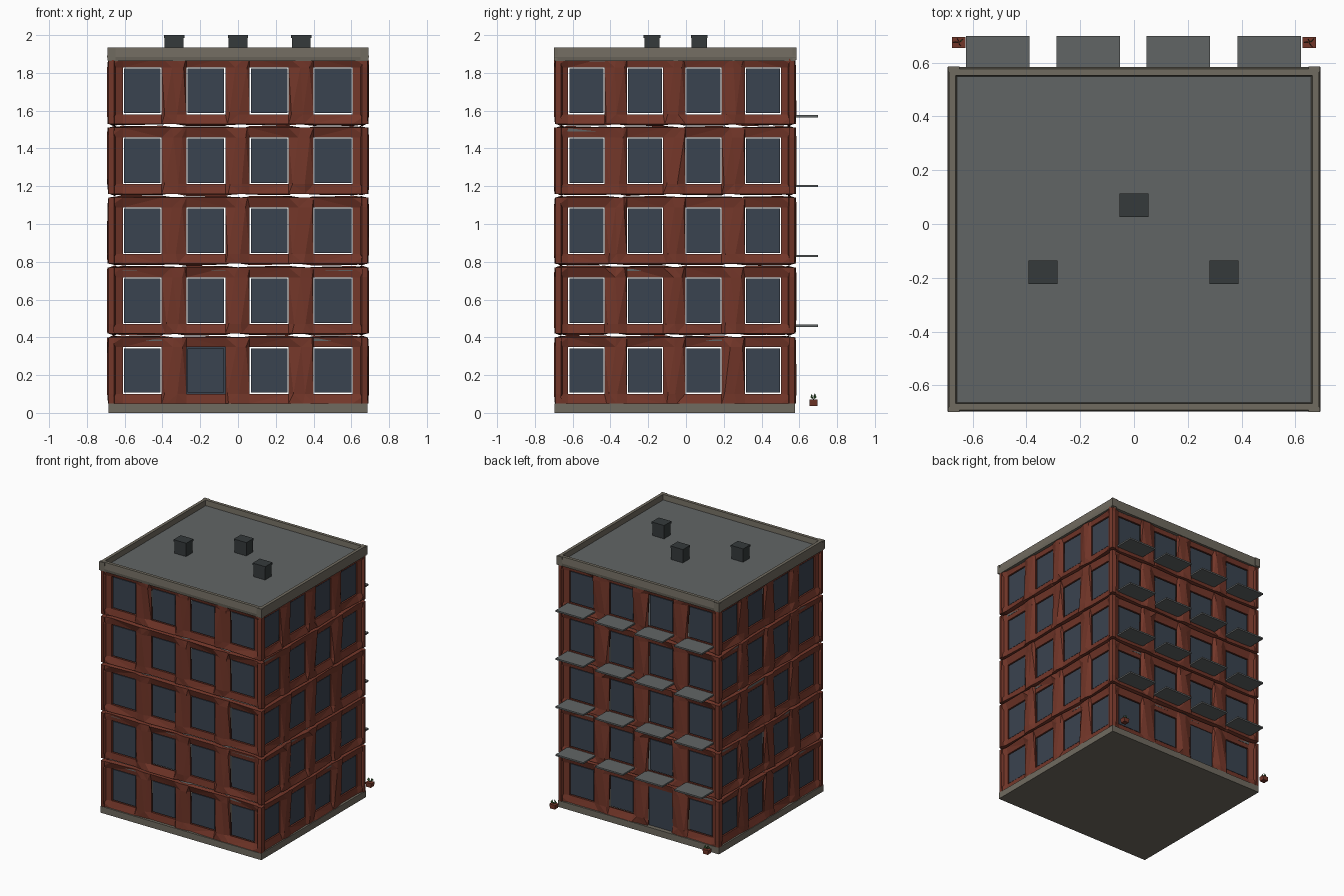
import bpy, bmesh, random
from mathutils import Vector

if "Cube" in bpy.data.objects:
    bpy.data.objects.remove(bpy.data.objects["Cube"])

random.seed(4)
X, Y0, Y1 = 0.685, -0.69, 0.575


def mat(name, r, g, b):
    m = bpy.data.materials.new(name)
    m.diffuse_color = (r, g, b, 1)
    m.use_nodes = True
    m.node_tree.nodes["Principled BSDF"].inputs["Base Color"].default_value = m.diffuse_color
    return m


BRICK = mat("brick_red", 0.17, 0.037, 0.022)
GLASS = mat("glass_blue", 0.042, 0.056, 0.08)
STONE = mat("stone_tan", 0.16, 0.145, 0.115)
SLAB = mat("slab_grey", 0.12, 0.13, 0.13)
DARK = mat("vent_dark", 0.035, 0.042, 0.044)
LEAF = mat("leaf_green", 0.03, 0.09, 0.025)


def finish(name, bm, m):
    me = bpy.data.meshes.new(name)
    bm.to_mesh(me)
    bm.free()
    me.materials.append(m)
    ob = bpy.data.objects.new(name, me)
    bpy.context.collection.objects.link(ob)
    return ob


def add_box(bm, lo, hi):
    lo, hi = Vector(lo), Vector(hi)
    a = Vector([min(p) for p in zip(lo, hi)])
    b = Vector([max(p) for p in zip(lo, hi)])
    for v in bmesh.ops.create_cube(bm, size=1)["verts"]:
        v.co = Vector([(a[i] + b[i]) / 2 + v.co[i] * (b[i] - a[i]) for i in range(3)])


def box(name, lo, hi, m):
    bm = bmesh.new()
    add_box(bm, lo, hi)
    return finish(name, bm, m)


# Each side: mapping from (along, depth inward, height), outward axis, extent, windows
FX = [-0.507, -0.17, 0.165, 0.503]
SY = [-0.528, -0.217, 0.093, 0.408]
SIDES = {
    "front": (lambda u, d, z: (u, Y0 + d, z), (0, -1, 0), (-X, X), FX, 0.097),
    "back": (lambda u, d, z: (u, Y1 - d, z), (0, 1, 0), (-X, X), FX, 0.097),
    "right": (lambda u, d, z: (X - d, u, z), (1, 0, 0), (Y0, Y1), SY, 0.09),
    "left": (lambda u, d, z: (-X + d, u, z), (-1, 0, 0), (Y0, Y1), SY, 0.09),
}
BASES = [0.05, 0.42, 0.79, 1.16, 1.53]
H, W0, W1, GAP = 0.35, 0.057, 0.292, 0.006


def wall(side, level, base):
    """Chipped low-poly brick storey panel with four openings, plus its glazing."""
    place, out, (u0, u1), centres, hw = SIDES[side]
    door = side == "back" and level == 0
    # columns: (position, is an opening edge)
    cols = [(u0, False)]
    for i, c in enumerate(centres):
        cols += [(c - hw - GAP, True), (c + hw + GAP, True)]
        if i < 3:
            a, b = c + hw + GAP, centres[i + 1] - hw - GAP
            cols += [(a + (b - a) * 0.3, False), (a + (b - a) * 0.75, False)]
    cols.append((u1, False))
    rows = [base, base + W0 - GAP, base + W1 + GAP, base + H]
    bm = bmesh.new()
    grid = []
    for ci, (u, edge) in enumerate(cols):
        end = ci in (0, len(cols) - 1)
        col = []
        for r, z in enumerate(rows):
            uu, d = u, random.uniform(0, 0.012)
            if end:
                d = 0.0
            elif edge:
                d = 0.025 if r in (1, 2) else random.uniform(0, 0.02)
            else:
                uu += (0.018 if r >= 2 else -0.018) + random.uniform(-0.01, 0.01)
            col.append(bm.verts.new(place(uu, d, z)))
        grid.append(col)
    for c in range(len(cols) - 1):
        opening = cols[c][1] and cols[c + 1][1]
        mid = (cols[c][0] + cols[c + 1][0]) / 2
        for r in range(3):
            if opening and (r == 1 or (door and r == 0 and abs(mid + 0.17) < 0.02)):
                continue
            f = bm.faces.new((grid[c][r], grid[c + 1][r], grid[c + 1][r + 1], grid[c][r + 1]))
            f.normal_update()
            if f.normal.dot(Vector(out)) < 0:
                f.normal_flip()
    bmesh.ops.triangulate(bm, faces=bm.faces[:])
    ob = finish(f"{side}_wall_{level + 1}", bm, BRICK)
    s = ob.modifiers.new("thickness", "SOLIDIFY")
    s.thickness, s.offset = 0.03, -1
    # window panes, one being the entrance door
    bm = bmesh.new()
    for c in centres:
        is_door = door and c == FX[1]
        lo = base + (0.0 if is_door else W0)
        e = GAP if is_door else 0
        add_box(bm, place(c - hw - e, 0.03, lo), place(c + hw + e, 0.042, base + W1 + e))
    finish(f"{side}_windows_{level + 1}", bm, GLASS)


for level, base in enumerate(BASES):
    for side in SIDES:
        wall(side, level, base)
    # ceiling slab closing each storey
    box(f"ceiling_slab_{level + 1}", (-X + 0.02, Y0 + 0.02, base + H - 0.02),
        (X - 0.02, Y1 - 0.02, base + H - 0.005), SLAB)
    # rear balcony plates on the upper storeys
    if level:
        bm = bmesh.new()
        for c in FX:
            add_box(bm, (c - 0.118, Y1 - 0.03, base + 0.035), (c + 0.118, 0.70, base + 0.047))
        finish(f"balconies_{level + 1}", bm, SLAB)

# Plinth and roof
box("plinth", (-X, -0.695, 0), (X, 0.578, 0.05), STONE)
box("roof", (-0.67, -0.675, 1.87), (0.67, 0.56, 1.895), SLAB)

# Parapet: mitred ring swept from a slanted profile (offset outward, height)
profile = [(0.004, 1.862), (0.008, 1.885), (0.002, 1.935), (-0.022, 1.935), (-0.03, 1.862)]
bm = bmesh.new()
rings = []
for sx, sy in ((-1, -1), (1, -1), (1, 1), (-1, 1)):
    y = Y0 if sy < 0 else Y1
    rings.append([bm.verts.new((sx * (X + o), y + sy * o, z)) for o, z in profile])
n = len(profile)
for i in range(4):
    a, b = rings[i], rings[(i + 1) % 4]
    for k in range(n):
        bm.faces.new((a[k], b[k], b[(k + 1) % n], a[(k + 1) % n]))
bmesh.ops.recalc_face_normals(bm, faces=bm.faces[:])
# raised corner blocks
for sx in (-1, 1):
    for y in (Y0, Y1):
        add_box(bm, (sx * 0.67 - 0.022, y - 0.01, 1.868), (sx * 0.67 + 0.022, y + 0.01, 1.934))
finish("parapet", bm, STONE)

# Roof vents with a thin cap
for i, (x, y) in enumerate(((0, 0.07), (-0.338, -0.18), (0.335, -0.18))):
    bm = bmesh.new()
    add_box(bm, (x - 0.05, y - 0.04, 1.89), (x + 0.05, y + 0.04, 1.985))
    add_box(bm, (x - 0.054, y - 0.044, 1.985), (x + 0.054, y + 0.044, 2.0))
    finish(f"roof_vent_{i + 1}", bm, DARK)

# Planters beside the rear entrance
for s, name in ((-1, "left"), (1, "right")):
    bm = bmesh.new()
    cx, cy = s * 0.652, 0.675
    add_box(bm, (cx - 0.025, cy - 0.02, 0.037), (cx + 0.025, cy + 0.02, 0.07))
    for v in bm.verts:
        if v.co.z < 0.05:
            v.co.x = cx + (v.co.x - cx) * 0.8
    finish(f"{name}_planter", bm, BRICK)
    bm = bmesh.new()
    for dx, dy in ((0.022, 0.008), (-0.022, 0.008), (0.004, -0.018), (0, 0.016)):
        p = [(cx, cy, 0.07), (cx + dx - dy * 0.4, cy + dy + dx * 0.4, 0.083),
             (cx + dx * 0.5, cy + dy * 0.5, 0.102)]
        bm.faces.new([bm.verts.new(q) for q in p])
    finish(f"{name}_plant", bm, LEAF)
